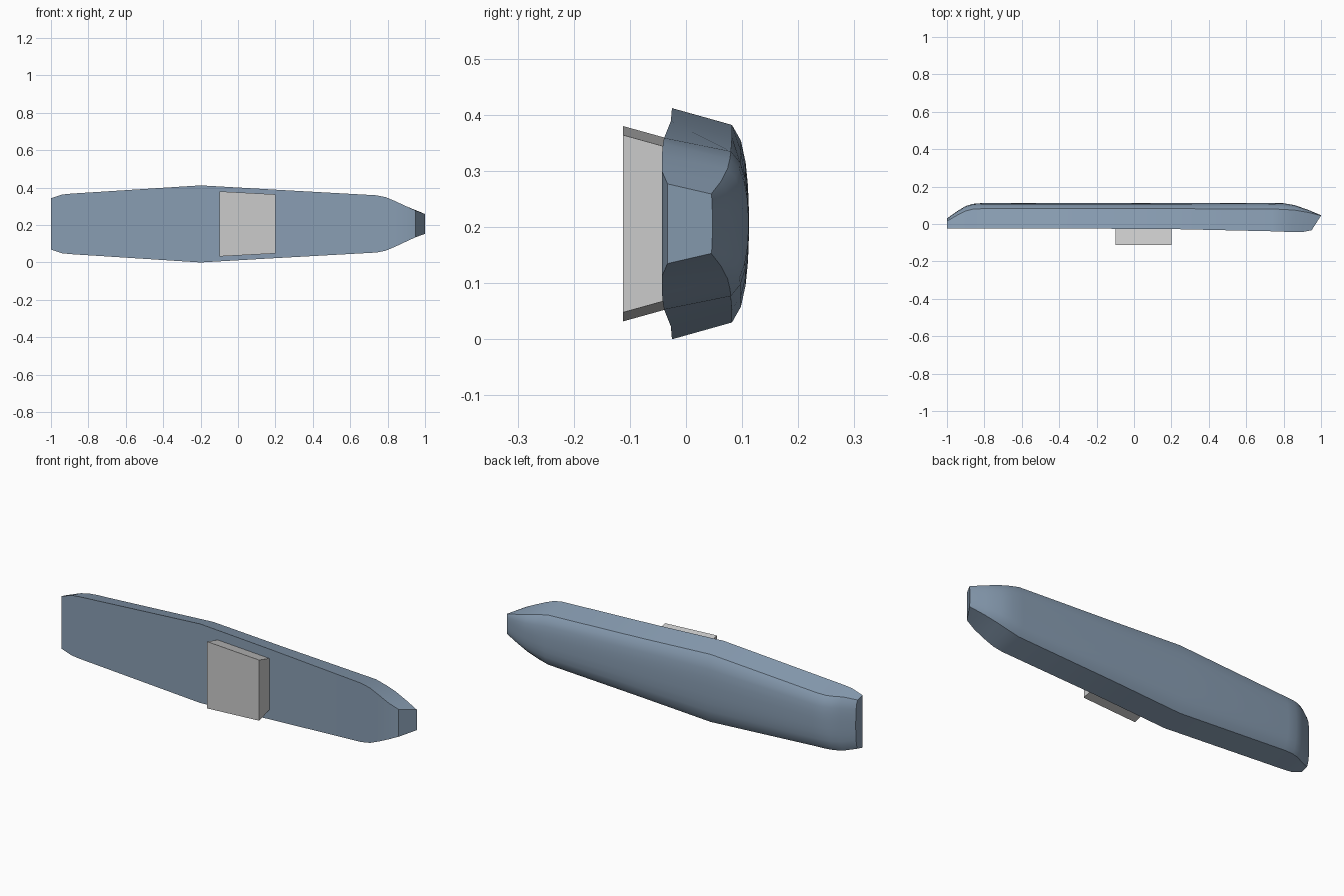
import bpy, bmesh, math

if "Cube" in bpy.data.objects:
    bpy.data.objects.remove(bpy.data.objects["Cube"])

ZC = 0.206  # height of the pod's centre line

def mesh_object(name, bm):
    bmesh.ops.recalc_face_normals(bm, faces=bm.faces)
    me = bpy.data.meshes.new(name)
    bm.to_mesh(me)
    bm.free()
    ob = bpy.data.objects.new(name, me)
    bpy.context.collection.objects.link(ob)
    return ob

# Pod: stations along x
# (x front, x back, y front, half height front, y crease, half height crease, y back)
stations = [
    (-1.00, -1.00, -0.025, 0.137, 0.015, 0.127, 0.030),
    (-0.94, -0.94, -0.025, 0.157, 0.050, 0.140, 0.072),
    (-0.90, -0.90, -0.025, 0.161, 0.070, 0.140, 0.096),
    (-0.86, -0.86, -0.025, 0.164, 0.080, 0.139, 0.108),
    (-0.81, -0.81, -0.025, 0.167, 0.082, 0.140, 0.112),
    (-0.20, -0.20, -0.025, 0.206, 0.082, 0.176, 0.112),
    (0.20, 0.20, -0.027, 0.183, 0.082, 0.154, 0.112),
    (0.74, 0.74, -0.039, 0.153, 0.080, 0.129, 0.112),
    (0.79, 0.80, -0.041, 0.143, 0.078, 0.115, 0.111),
    (0.84, 0.86, -0.043, 0.122, 0.074, 0.098, 0.101),
    (0.90, 0.93, -0.043, 0.094, 0.062, 0.075, 0.076),
    (0.95, 1.00, -0.033, 0.071, 0.045, 0.053, 0.047),
]
# Back dome as fractions of crease half height and dome rise
dome = [(1, 0), (0.84, 0.53), (0.62, 0.81), (0.38, 0.95), (0.15, 1)]

bm = bmesh.new()
rings = []
for xf, xb, yf, h, yc, hc, yb in stations:
    half = [(xf, yf, h)] + [(xb, yc + (yb - yc) * r, hc * f) for f, r in dome]
    pts = half + [(x, y, -z) for x, y, z in reversed(half)]
    rings.append([bm.verts.new((x, y, ZC + z)) for x, y, z in pts])
for a, b in zip(rings, rings[1:]):
    n = len(a)
    for i in range(n):
        j = (i + 1) % n
        bm.faces.new((a[i], a[j], b[j], b[i]))
bm.faces.new(rings[0])
bm.faces.new(rings[-1])
pod = mesh_object("pod_body", bm)

mat = bpy.data.materials.new("blue_grey")
mat.diffuse_color = (0.25, 0.34, 0.45, 1)
mat.use_nodes = True
mat.node_tree.nodes["Principled BSDF"].inputs["Base Color"].default_value = mat.diffuse_color
pod.data.materials.append(mat)
bpy.context.view_layer.objects.active = pod
pod.select_set(True)
bpy.ops.object.shade_smooth_by_angle(angle=math.radians(30))

# Mounting block, tapered towards the pod
bm = bmesh.new()
bmesh.ops.create_cube(bm, size=1)
for v in bm.verts:
    right, inner, top = v.co.x > 0, v.co.y > 0, v.co.z > 0
    h = (0.158 if right else 0.174) - (0.027 if inner else 0)
    v.co = (0.2 if right else -0.1, -0.015 if inner else -0.112, ZC + (h if top else -h))
mesh_object("mounting_block", bm)
